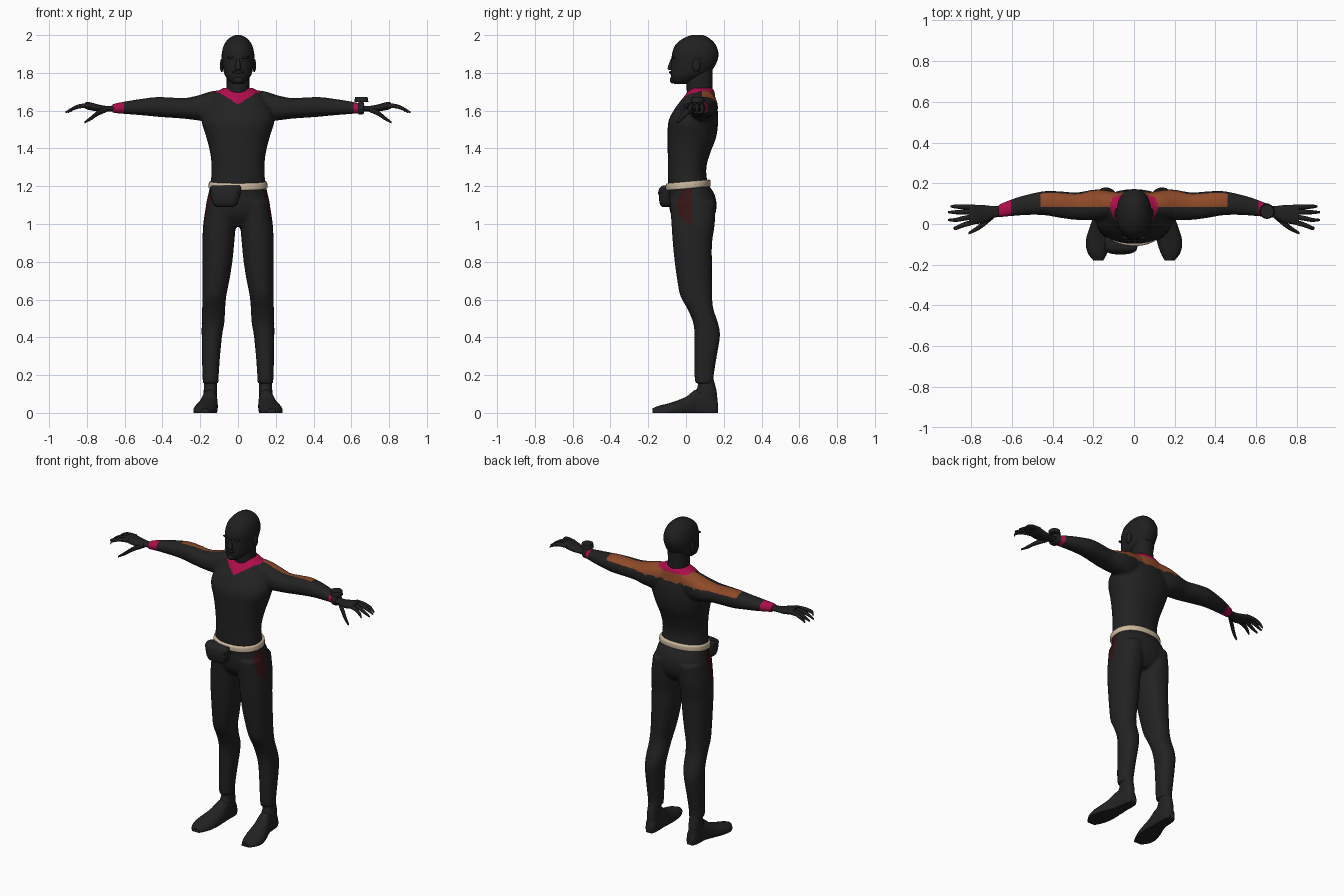
import bpy, bmesh, math
from mathutils import Matrix, Vector

if "Cube" in bpy.data.objects:
    bpy.data.objects.remove(bpy.data.objects["Cube"], do_unlink=True)


def material(name, r, g, b):
    m = bpy.data.materials.new(name)
    m.use_nodes = True
    m.diffuse_color = (r, g, b, 1)
    m.node_tree.nodes["Principled BSDF"].inputs["Base Color"].default_value = (r, g, b, 1)
    return m


BLACK = material("suit black", .016, .016, .016)
SKIN = material("dark skin", .014, .014, .014)
MAGENTA = material("magenta trim", .42, .004, .07)
ORANGE = material("burnt orange", .27, .068, .022)
MAROON = material("dark maroon", .036, .007, .007)
CREAM = material("belt cream", .6, .48, .34)


def smooth_rings(rings, steps):
    """Catmull-Rom interpolation through the given cross-sections."""
    out = []
    for i in range(len(rings) - 1):
        a, b, c, d = (rings[max(0, min(len(rings) - 1, i + k))] for k in (-1, 0, 1, 2))
        for s in range(steps):
            t = s / steps
            out.append([.5 * (2 * q + (r - p) * t + (2 * p - 5 * q + 4 * r - w) * t * t
                              + (3 * q - p - 3 * r + w) * t ** 3)
                        for p, q, r, w in zip(a, b, c, d)])
    return out + [rings[-1]]


def loft(bm, axis, rings, side=1, power=2.2, segs=32, steps=4):
    """Skin sections (position, lo, hi, lo, hi) along an axis; side -1 mirrors in x."""
    loops = []
    for t, alo, ahi, blo, bhi in smooth_rings(rings, steps):
        loop = []
        for k in range(segs):
            c, s = math.cos(math.tau * k / segs), math.sin(math.tau * k / segs)
            u = math.copysign(abs(c) ** (2 / power), c)
            v = math.copysign(abs(s) ** (2 / power), s)
            co = [(alo + ahi) / 2 + u * (ahi - alo) / 2, (blo + bhi) / 2 + v * (bhi - blo) / 2]
            co.insert("xyz".index(axis), t)
            loop.append(bm.verts.new((co[0] * side, co[1], max(0, co[2]))))
        loops.append(loop)
    faces = [bm.faces.new(loops[0]), bm.faces.new(loops[-1])]
    for p, q in zip(loops, loops[1:]):
        for k in range(segs):
            n = (k + 1) % segs
            faces.append(bm.faces.new((p[k], p[n], q[n], q[k])))
    bmesh.ops.recalc_face_normals(bm, faces=faces)


def blob(bm, centre, size):
    m = Matrix.Translation(centre) @ Matrix.Diagonal((*size, 1))
    bmesh.ops.create_uvsphere(bm, u_segments=16, v_segments=10, radius=1, matrix=m)


def finish(name, bm, *mats):
    me = bpy.data.meshes.new(name)
    bm.to_mesh(me)
    bm.free()
    ob = bpy.data.objects.new(name, me)
    bpy.context.collection.objects.link(ob)
    for m in mats:
        me.materials.append(m)
    bpy.ops.object.select_all(action='DESELECT')
    ob.select_set(True)
    bpy.context.view_layer.objects.active = ob
    bpy.ops.object.shade_smooth_by_angle(angle=math.radians(45))
    return ob


# Suit: torso, sleeves and trousers fused into one skin
TORSO = [(z, -w, w, f, b) for z, w, f, b in (
    (.985, .07, -.03, .11), (1.04, .15, -.075, .15), (1.1, .168, -.09, .162),
    (1.16, .157, -.09, .15), (1.22, .145, -.095, .115), (1.3, .14, -.096, .108),
    (1.38, .148, -.097, .13), (1.46, .168, -.097, .16), (1.54, .192, -.094, .17),
    (1.6, .182, -.066, .168), (1.65, .15, -.03, .158), (1.695, .115, .005, .152),
    (1.72, .08, .025, .14))]
SLEEVE = [
    (.05, .05, .15, 1.57, 1.712), (.14, .025, .166, 1.54, 1.703), (.2, .02, .168, 1.547, 1.684),
    (.28, .02, .155, 1.557, 1.667), (.36, .03, .16, 1.563, 1.67), (.43, .042, .162, 1.568, 1.672),
    (.5, .045, .15, 1.575, 1.664), (.59, .04, .125, 1.582, 1.65), (.665, .032, .095, 1.588, 1.635)]
TROUSER = [
    (1.12, .01, .166, -.085, .158), (1.0, .012, .184, -.077, .152), (.9, .02, .188, -.07, .138),
    (.8, .03, .188, -.06, .137), (.7, .046, .188, -.046, .137), (.62, .062, .188, -.03, .138),
    (.55, .068, .19, .008, .145), (.48, .072, .192, .037, .168), (.41, .084, .192, .045, .18),
    (.3, .095, .191, .045, .163), (.2, .102, .188, .045, .147), (.155, .104, .186, .05, .147)]
bm = bmesh.new()
loft(bm, 'z', TORSO)
for side in (1, -1):
    loft(bm, 'x', SLEEVE, side)
    loft(bm, 'z', TROUSER, side)
suit = finish("suit", bm)
fuse = suit.modifiers.new("fuse", 'REMESH')
fuse.mode = 'VOXEL'
fuse.voxel_size = .008
relax = suit.modifiers.new("relax", 'SMOOTH')
relax.factor = .5
relax.iterations = 4
for mod in ("fuse", "relax"):
    bpy.ops.object.modifier_apply(modifier=mod)
suit.data.materials.clear()
for m in (BLACK, MAGENTA, ORANGE, MAROON):
    suit.data.materials.append(m)


def suit_colour(p):
    x = abs(p.x)
    # Neckline: V at the front, band around the back
    if x < .12 and p.y < .06 and p.z > 1.635 + .6 * x:
        return 1
    if math.hypot(x, p.y - .08) < .115 and p.z > 1.695:
        return 1
    # Cuffs
    if -.665 < p.x < -.605 or .61 < p.x < .635:
        return 1
    # Shoulder yoke behind the crest
    if x < .46 and p.y > .083 and p.z > 1.64 + .04 * max(0, x - .2):
        return 2
    # Hip patches
    if x > .12 and p.y < .027 and ((p.y - .027) / .072) ** 2 + ((p.z - 1.1) / .1) ** 2 < 1:
        return 3
    return 0


for poly in suit.data.polygons:
    poly.use_smooth = True
    poly.material_index = suit_colour(poly.center)

# Head and neck
bm = bmesh.new()
loft(bm, 'z', [(z, -w, w, f, b) for z, w, f, b in (
    (1.742, .03, -.062, .0), (1.765, .055, -.077, .06), (1.8, .074, -.081, .125),
    (1.85, .083, -.077, .16), (1.9, .086, -.074, .172), (1.95, .073, -.055, .156),
    (1.985, .045, -.01, .122), (2.0, .015, .03, .09))])
loft(bm, 'z', [(1.66, -.065, .065, .01, .145), (1.73, -.06, .06, .003, .14),
               (1.82, -.06, .06, .01, .14)])
finish("head", bm, SKIN)

# Face: nose, brows, moustache, chin beard, ears
bm = bmesh.new()
loft(bm, 'z', [(1.815, -.017, .017, -.092, -.06), (1.828, -.016, .016, -.097, -.06),
               (1.875, -.008, .008, -.08, -.06)], segs=12)
blob(bm, (0, -.08, 1.803), (.032, .01, .007))
blob(bm, (0, -.072, 1.762), (.025, .014, .018))
for side in (1, -1):
    blob(bm, (.034 * side, -.066, 1.882), (.026, .01, .007))
    blob(bm, (.086 * side, .055, 1.84), (.01, .022, .036))
finish("face_features", bm, SKIN)

for side, label in ((1, "left"), (-1, "right")):
    # Hand: palm, four arched fingers, drooping thumb
    bm = bmesh.new()
    loft(bm, 'x', [(.64, .036, .09, 1.592, 1.63), (.69, .03, .088, 1.597, 1.625),
                   (.74, .005, .093, 1.596, 1.633), (.79, .0, .094, 1.604, 1.646),
                   (.81, .005, .09, 1.612, 1.642)], side, segs=20)
    for base, tip, reach in ((.082, .086, .9), (.06, .058, .913), (.036, .02, .914), (.012, -.02, .885)):
        path = ((.78, base, 1.626, .013), (.835, (base + tip) / 2, 1.624, .012),
                (.875, tip, 1.61, .01), (reach, tip, 1.591, .005))
        loft(bm, 'x', [(x, y - r, y + r, z - r, z + r) for x, y, z, r in path], side, segs=10)
    path = ((.69, .04, 1.608, .014), (.74, .0, 1.588, .015), (.775, -.025, 1.562, .012),
            (.812, -.045, 1.538, .006))
    loft(bm, 'x', [(x, y - r, y + r, z - r, z + r) for x, y, z, r in path], side, segs=10)
    finish(label + "_hand", bm, SKIN)

    # Boot: ankle shaft and flat-soled foot
    bm = bmesh.new()
    loft(bm, 'z', [(.03, .112, .178, .06, .168), (.1, .112, .182, .045, .164),
                   (.14, .112, .18, .062, .156), (.2, .112, .178, .06, .14)], side)
    loft(bm, 'y', [(.17, .125, .165, -.02, .05), (.145, .112, .178, -.03, .1),
                   (.06, .108, .19, -.03, .125), (0, .107, .212, -.03, .085),
                   (-.08, .112, .236, -.03, .054), (-.14, .13, .228, -.03, .039),
                   (-.178, .15, .2, -.02, .024)], side)
    finish(label + "_boot", bm, BLACK)

# Belt, rising toward the back
bm = bmesh.new()
loft(bm, 'z', [(1.186, -.15, .15, -.1, .122), (1.192, -.156, .156, -.107, .13),
               (1.218, -.154, .154, -.107, .13), (1.224, -.148, .148, -.1, .122)], segs=48)
for v in bm.verts:
    v.co.z += .09 * v.co.y
finish("belt", bm, CREAM)

# Belt studs
bm = bmesh.new()
for k in range(10):
    a = math.tau * (k + .5) / 10
    y = .012 + .114 * math.sin(a)
    blob(bm, (.153 * math.cos(a), y, 1.205 + .09 * y), (.005, .005, .004))
finish("belt_studs", bm, BLACK)

# Hip pouch with flap
bm = bmesh.new()
loft(bm, 'z', [(1.09, -.105, -.03, -.125, -.07), (1.105, -.132, -.005, -.138, -.06),
               (1.15, -.145, .01, -.144, -.055), (1.19, -.148, .016, -.136, -.055),
               (1.2, -.14, .01, -.125, -.06)], power=3.2)
loft(bm, 'z', [(1.155, -.13, -.003, -.149, -.1), (1.185, -.147, .016, -.143, -.08),
               (1.203, -.14, .012, -.125, -.08)], power=3.2)
finish("belt_pouch", bm, BLACK)

# Wrist device: strap and round face on the left arm
bm = bmesh.new()
loft(bm, 'x', [(.637, .03, .1, 1.583, 1.65), (.642, .027, .103, 1.58, 1.653),
               (.66, .026, .1, 1.581, 1.648), (.666, .03, .097, 1.584, 1.64)])
bmesh.ops.create_cone(bm, cap_ends=True, segments=20, radius1=.037, radius2=.033, depth=.026,
                      matrix=Matrix.Translation(Vector((.653, .062, 1.66))))
finish("wrist_device", bm, BLACK)
